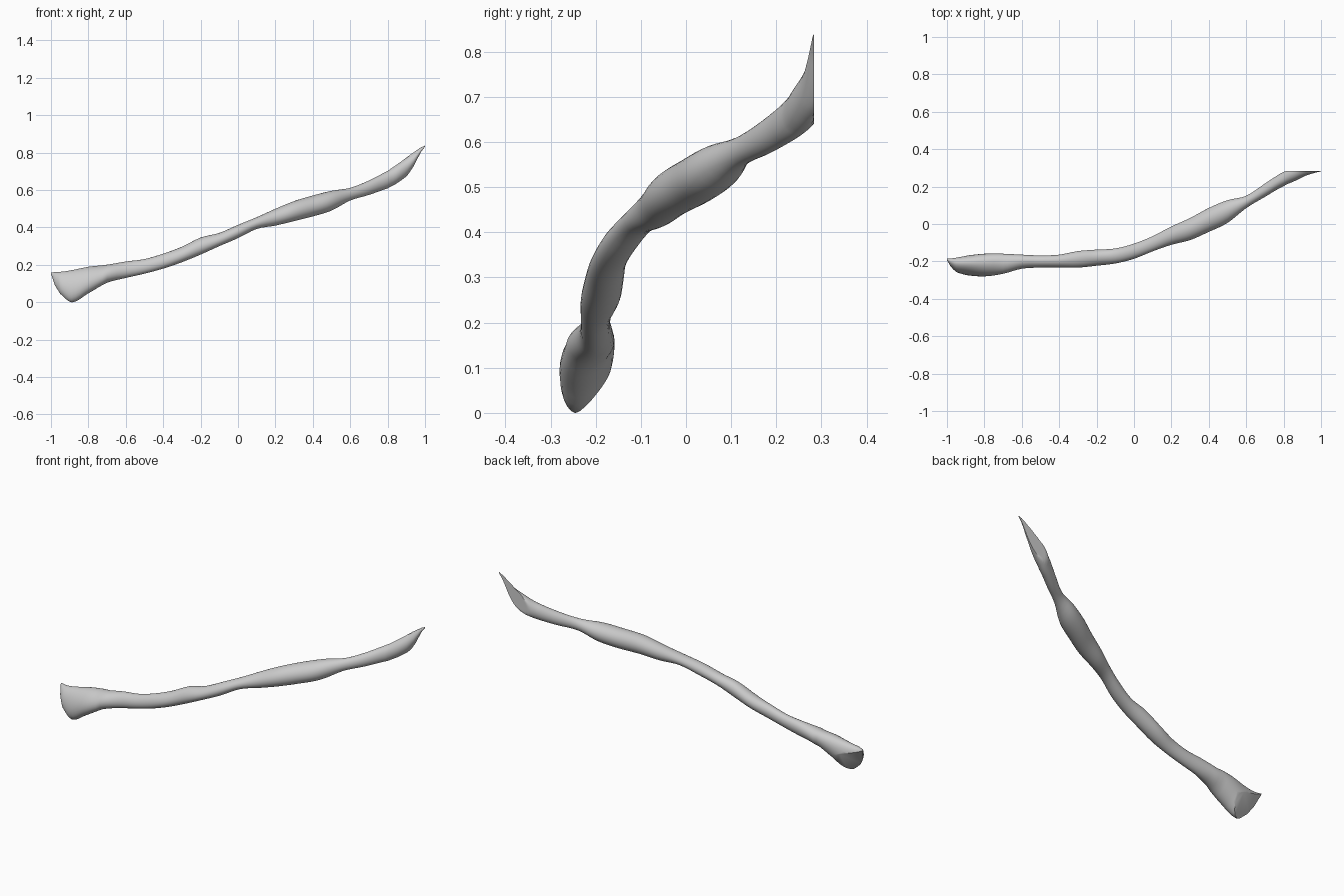
import bpy, bmesh, math
from mathutils import Vector

if "Cube" in bpy.data.objects:
    bpy.data.objects.remove(bpy.data.objects["Cube"])

# Stations along the limb: x, y min, y max, z min, z max
STATIONS = [
    (-1.0, -.196, -.184, .148, .160),
    (-.98, -.228, -.182, .090, .161),
    (-.95, -.257, -.178, .042, .163),
    (-.89, -.274, -.168, -.002, .172),
    (-.80, -.280, -.159, .048, .190),
    (-.70, -.266, -.159, .104, .201),
    (-.60, -.239, -.164, .130, .218),
    (-.50, -.233, -.168, .153, .231),
    (-.40, -.233, -.164, .180, .260),
    (-.30, -.233, -.145, .214, .297),
    (-.20, -.223, -.137, .255, .346),
    (-.10, -.211, -.131, .300, .371),
    (0.00, -.186, -.105, .343, .414),
    (0.10, -.146, -.065, .392, .455),
    (0.20, -.111, -.013, .410, .500),
    (0.30, -.086, .032, .434, .541),
    (0.40, -.042, .086, .459, .571),
    (0.50, .006, .127, .490, .596),
    (0.60, .085, .151, .544, .612),
    (0.70, .145, .216, .574, .651),
    (0.80, .202, .279, .609, .702),
    (0.86, .230, .315, .643, .744),
    (0.92, .259, .335, .698, .789),
    (1.00, .281, .286, .832, .838),
]
SEGMENTS, STEPS, BACK = 28, 4, 0.2835


def spline(p0, p1, p2, p3, t):
    return [b + (c - b) * t if i == 0 else
            .5 * (2*b + (c - a)*t + (2*a - 5*b + 4*c - d)*t*t + (3*b - a - 3*c + d)*t**3)
            for i, (a, b, c, d) in enumerate(zip(p0, p1, p2, p3))]


rows, n = [], len(STATIONS)
for i in range(n - 1):
    pts = [STATIONS[min(max(i + k, 0), n - 1)] for k in (-1, 0, 1, 2)]
    rows += [spline(*pts, s / STEPS) for s in range(STEPS)]
rows.append(STATIONS[-1])

# Loft slanted oval rings; the upper end is flattened against the back plane
bm = bmesh.new()
rings = []
for x, y0, y1, z0, z1 in rows:
    slant = .3 if x < -.7 else .15
    ring = []
    for k in range(SEGMENTS):
        a = 2 * math.pi * k / SEGMENTS
        y = (y0 + y1) / 2 + (y1 - y0) / 2 * math.cos(a)
        z = (z0 + z1) / 2 + (z1 - z0) / 2 * math.sin(a + slant)
        ring.append(bm.verts.new((x, min(y, BACK), z)))
    rings.append(ring)
for r, q in zip(rings, rings[1:]):
    for k in range(SEGMENTS):
        j = (k + 1) % SEGMENTS
        bm.faces.new((r[k], q[k], q[j], r[j]))
bm.faces.new(rings[0])
bm.faces.new(rings[-1][::-1])

# Slanted cut across the flared lower end
cut = bmesh.ops.bisect_plane(bm, geom=bm.verts[:] + bm.edges[:] + bm.faces[:], dist=1e-5,
                             plane_co=Vector((-1, -.188, .154)),
                             plane_no=Vector((-.008, .021, -.0136)).normalized(),
                             clear_outer=True)
edges = [e for e in cut["geom_cut"] if isinstance(e, bmesh.types.BMEdge) and e.is_boundary]
bmesh.ops.holes_fill(bm, edges=edges, sides=0)
bmesh.ops.recalc_face_normals(bm, faces=bm.faces[:])

mesh = bpy.data.meshes.new("curved_limb")
bm.to_mesh(mesh)
bm.free()
limb = bpy.data.objects.new("curved_limb", mesh)
bpy.context.collection.objects.link(limb)
bpy.context.view_layer.objects.active = limb
limb.select_set(True)
bpy.ops.object.shade_smooth_by_angle(angle=math.radians(40))
